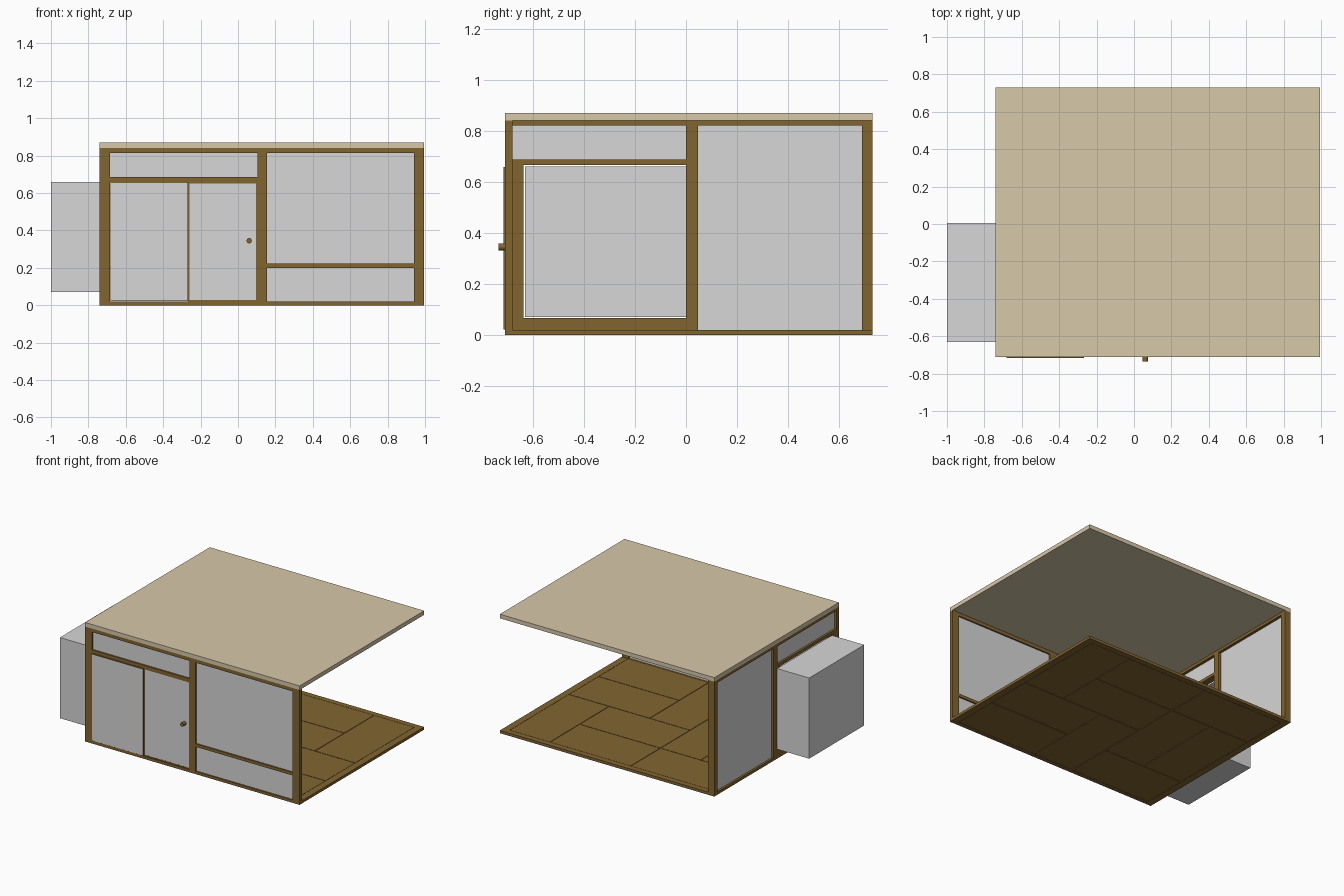
import bpy, bmesh, math

if "Cube" in bpy.data.objects:
    bpy.data.objects.remove(bpy.data.objects["Cube"])


def material(name, rgb):
    m = bpy.data.materials.new(name)
    m.diffuse_color = (*rgb, 1)
    m.use_nodes = True
    m.node_tree.nodes["Principled BSDF"].inputs["Base Color"].default_value = m.diffuse_color
    return m


WOOD = material("brown wood", (0.225, 0.13, 0.03))
PANEL = material("grey panel", (0.68, 0.68, 0.68))
ROOF = material("tan ceiling", (0.68, 0.58, 0.40))


def box(name, x, y, z, mat, drop=None):
    """Box from (min, max) ranges; drop removes the face pointing that way."""
    bm = bmesh.new()
    bmesh.ops.create_cube(bm, size=1)
    for v in bm.verts:
        v.co = [r[0] + (c + 0.5) * (r[1] - r[0]) for c, r in zip(v.co, (x, y, z))]
    if drop:
        bm.normal_update()
        faces = [f for f in bm.faces if f.normal.dot(drop) > 0.9]
        bmesh.ops.delete(bm, geom=faces, context='FACES')
    me = bpy.data.meshes.new(name)
    bm.to_mesh(me)
    bm.free()
    ob = bpy.data.objects.new(name, me)
    bpy.context.collection.objects.link(ob)
    me.materials.append(mat)
    return ob


X0, X1, Y0, Y1 = -0.74, 0.995, -0.71, 0.73
TOP = 0.84
FY = (Y0, -0.68)        # front wall depth
LX = (X0, -0.69)        # left wall depth
FP = (-0.70, -0.69)     # front panel depth
LP = (-0.725, -0.71)    # left panel depth

# Roof slab
box("roof", (X0, X1), (Y0, Y1), (TOP, 0.87), ROOF)

# Floor border
box("floor_border_front", (X0, X1), FY, (0, 0.02), WOOD)
box("floor_border_back", (X0, X1), (0.69, Y1), (0, 0.02), WOOD)
box("floor_border_left", LX, (-0.68, 0.69), (0, 0.02), WOOD)
box("floor_border_right", (0.945, X1), (-0.68, 0.69), (0, 0.02), WOOD)

# Floor mats, laid two cells each on a 5 x 4 grid
mats = [(0, 0, 2, 1), (2, 0, 1, 2), (3, 0, 2, 1), (0, 1, 1, 2), (1, 1, 1, 2),
        (3, 1, 2, 1), (2, 2, 2, 1), (4, 2, 1, 2), (0, 3, 2, 1), (2, 3, 2, 1)]
cx, cy, gap = (0.945 + 0.69) / 5, (0.69 + 0.68) / 4, 0.002
for n, (i, j, w, h) in enumerate(mats):
    box(f"floor_mat_{n}", (-0.69 + i * cx + gap, -0.69 + (i + w) * cx - gap),
        (-0.68 + j * cy + gap, -0.68 + (j + h) * cy - gap), (0, 0.02), WOOD)

# Front wall posts and rails
for name, x in (("left", (X0, -0.685)), ("middle", (0.105, 0.155)), ("right", (0.94, X1))):
    box(f"front_{name}_post", x, FY, (0.02, TOP), WOOD)
box("front_top_rail_left", (-0.685, 0.105), FY, (0.815, TOP), WOOD)
box("front_top_rail_right", (0.155, 0.94), FY, (0.815, TOP), WOOD)
box("door_lintel", (-0.685, 0.105), FY, (0.66, 0.685), WOOD)
box("front_low_rail", (0.155, 0.94), FY, (0.20, 0.222), WOOD)

# Front wall panels
box("panel_over_door", (-0.685, 0.105), FP, (0.685, 0.815), PANEL)
box("front_upper_panel", (0.155, 0.94), FP, (0.222, 0.815), PANEL)
box("front_lower_panel", (0.155, 0.94), FP, (0.02, 0.20), PANEL)


# Sliding doors with thin wooden edges
def door(name, x, y, z, e):
    box(name + "_panel", (x[0] + e, x[1] - e), (y[0] + 0.0005, y[1] - 0.0005),
        (z[0] + e, z[1] - e), PANEL)
    for side, a, b in (("left", x[0], x[0] + e), ("right", x[1] - e, x[1])):
        box(f"{name}_{side}_edge", (a, b), y, z, WOOD)
    for side, a, b in (("bottom", z[0], z[0] + e), ("top", z[1] - e, z[1])):
        box(f"{name}_{side}_edge", (x[0] + e, x[1] - e), y, (a, b), WOOD)


door("left_door", (-0.683, -0.266), (-0.716, -0.706), (0.022, 0.658), 0.003)
door("right_door", (-0.268, 0.104), (-0.703, -0.693), (0.02, 0.66), 0.008)

# Door knob
bpy.ops.mesh.primitive_cylinder_add(vertices=16, radius=0.014, depth=0.036,
                                    location=(0.06, -0.716, 0.345),
                                    rotation=(math.pi / 2, 0, 0))
knob = bpy.context.object
knob.name = "door_knob"
knob.data.materials.append(WOOD)
bpy.ops.object.shade_smooth_by_angle()

# Left wall posts and rails
box("left_middle_post", LX, (0.0, 0.048), (0.02, TOP), WOOD)
box("left_back_post", LX, (0.69, Y1), (0.02, TOP), WOOD)
box("left_top_rail_front", LX, (-0.68, 0.0), (0.82, TOP), WOOD)
box("left_top_rail_back", LX, (0.048, 0.69), (0.82, TOP), WOOD)
box("closet_lintel", LX, (-0.68, 0.0), (0.665, 0.687), WOOD)
box("closet_side_frame", LX, (-0.68, -0.637), (0.02, 0.665), WOOD)
box("closet_sill", LX, (-0.637, 0.0), (0.02, 0.067), WOOD)

# Left wall panels
box("panel_over_closet", LP, (-0.68, 0.0), (0.687, 0.82), PANEL)
box("left_back_panel", LP, (0.048, 0.69), (0.02, 0.82), PANEL)

# Closet bay outside the left wall, open to the room
box("closet_bay", (-1.0, X0), (-0.63, 0.005), (0.07, 0.66), PANEL, drop=(1, 0, 0))
